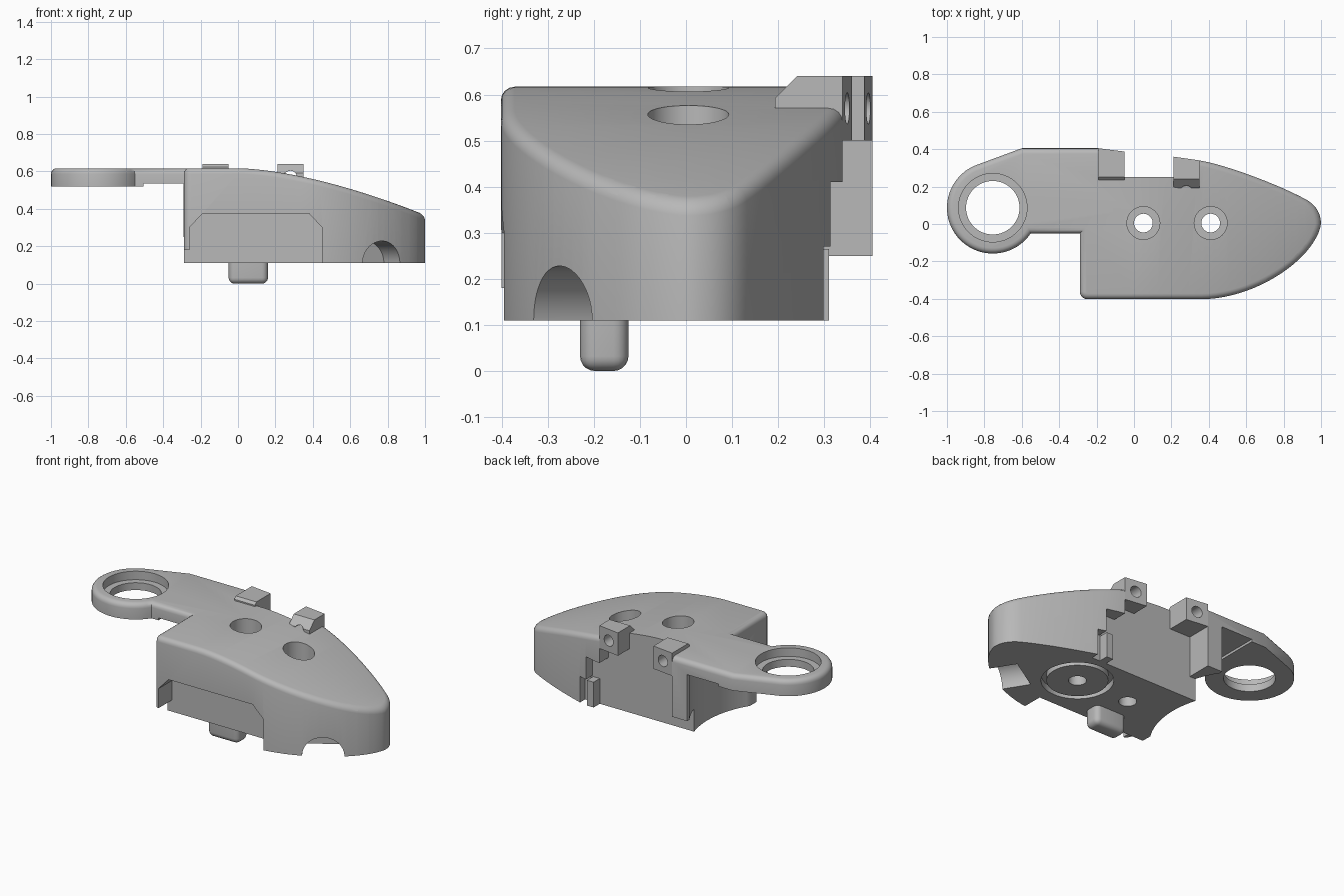
import bpy, bmesh, math
from mathutils import Vector, Matrix
from mathutils.geometry import interpolate_bezier

cube = bpy.data.objects.get("Cube")
if cube:
    bpy.data.objects.remove(cube, do_unlink=True)

grey = bpy.data.materials.new("plain grey")
grey.use_nodes = True
grey.diffuse_color = (0.48, 0.48, 0.48, 1)
grey.node_tree.nodes["Principled BSDF"].inputs["Base Color"].default_value = grey.diffuse_color


def finish(bm, name):
    bmesh.ops.recalc_face_normals(bm, faces=bm.faces)
    mesh = bpy.data.meshes.new(name)
    bm.to_mesh(mesh)
    bm.free()
    mesh.materials.append(grey)
    ob = bpy.data.objects.new(name, mesh)
    bpy.context.collection.objects.link(ob)
    return ob


def prism(points, step):
    """Extrude a flat polygon of 3D points along a vector."""
    bm = bmesh.new()
    face = bm.faces.new([bm.verts.new(p) for p in points])
    new = bmesh.ops.extrude_face_region(bm, geom=[face])["geom"]
    bmesh.ops.translate(bm, vec=step, verts=[v for v in new if isinstance(v, bmesh.types.BMVert)])
    bmesh.ops.recalc_face_normals(bm, faces=bm.faces)
    return bm


def box(x0, x1, y0, y1, z0, z1):
    return prism([(x0, y0, z0), (x1, y0, z0), (x1, y1, z0), (x0, y1, z0)], (0, 0, z1 - z0))


def rod(a, b, radius, sides=48):
    a, b = Vector(a), Vector(b)
    bm = bmesh.new()
    turn = (b - a).to_track_quat('Z', 'Y').to_matrix().to_4x4()
    bmesh.ops.create_cone(bm, cap_ends=True, segments=sides, radius1=radius, radius2=radius,
                          depth=(b - a).length, matrix=Matrix.Translation((a + b) / 2) @ turn)
    return bm


def activate(ob):
    bpy.ops.object.select_all(action='DESELECT')
    ob.select_set(True)
    bpy.context.view_layer.objects.active = ob


def cut(ob, bm):
    cutter = finish(bm, "cutter")
    cutter.hide_render = True
    mod = ob.modifiers.new("cut", 'BOOLEAN')
    mod.operation, mod.solver, mod.object = 'DIFFERENCE', 'EXACT', cutter
    activate(ob)
    bpy.ops.object.modifier_apply(modifier=mod.name)
    bpy.data.objects.remove(cutter, do_unlink=True)


def smooth(ob):
    activate(ob)
    bpy.ops.object.shade_smooth_by_angle(angle=math.radians(32))


def arc(cx, cy, r, a0, a1, n):
    return [(cx + r * math.cos(math.radians(a0 + (a1 - a0) * i / n)),
             cy + r * math.sin(math.radians(a0 + (a1 - a0) * i / n))) for i in range(n + 1)]


def bezier(a, b, c, d, n):
    pts = interpolate_bezier(*[Vector((*p, 0)) for p in (a, b, c, d)], n + 1)
    return [(p.x, p.y) for p in pts]


# Plan outline: housing, pointed nose, clip notch, arm and ring
TOP, BASE, RING = 0.617, 0.11, (-0.755, 0.087)
outline = arc(-0.25, -0.362, 0.04, 180, 270, 4)
outline += bezier((0.36, -0.402), (0.66, -0.4), (0.97, -0.18), (1, 0), 22)
outline += bezier((1, 0), (1, 0.06), (0.97, 0.1), (0.93, 0.125), 6)[1:]
outline += bezier((0.93, 0.125), (0.8, 0.2), (0.5, 0.315), (0.35, 0.34), 12)[1:]
outline += [(0.35, 0.25), (-0.19, 0.25), (-0.19, 0.405), (-0.6, 0.405)]
outline += arc(*RING, 0.245, 114, 326, 36)
outline += [(-0.29, -0.05)]
bm = prism([(x, y, BASE) for x, y in outline], (0, 0, TOP - BASE))

# Rounded upper rim, left sharp in the clip notch
rim = []
for e in bm.edges:
    mid = (e.verts[0].co + e.verts[1].co) / 2
    if min(v.co.z for v in e.verts) > 0.6 and not (-0.2 < mid.x < 0.36 and mid.y > 0.24):
        rim.append(e)
bmesh.ops.bevel(bm, geom=rim, offset=0.03, segments=4, profile=0.5, affect='EDGES', clamp_overlap=False)

# Top curving down towards the nose
STEPS = 24
for i in range(STEPS):
    bmesh.ops.bisect_plane(bm, geom=bm.verts[:] + bm.edges[:] + bm.faces[:],
                           plane_co=(i / STEPS, 0, 0), plane_no=(1, 0, 0))


def drop(x):
    k = math.floor(x * STEPS) / STEPS
    a, b = (0.25 * t ** 1.6 for t in (k, k + 1 / STEPS))
    return a + (b - a) * (x - k) * STEPS


for v in bm.verts:
    if v.co.z > 0.3 and v.co.x > 0:
        v.co.z -= drop(v.co.x)
housing = finish(bm, "housing")

# Space under the arm, with a clearance arc around the ring
cut(housing, box(-1.2, -0.291, -0.6, 0.6, 0, 0.52))
cut(housing, box(-0.505, -0.291, -0.6, 0.6, 0.4, 0.535))
cut(housing, rod((*RING, 0), (*RING, 0.52), 0.55, 96))
cut(housing, box(-0.4, -0.18, 0.25, 0.6, 0, 0.25))

# Stepped recess behind the nose, with a post and slot below it
cut(housing, box(0.3, 0.46, 0.25, 0.6, 0.265, 0.41))
cut(housing, box(0.3, 0.41, 0.25, 0.6, 0, 0.27))
cut(housing, box(0.3, 0.46, 0.31, 0.6, 0, 0.27))
cut(housing, box(0.455, 0.51, 0.25, 0.6, 0, 0.27))

# Front panel recess with chamfered upper corners
panel = [(-0.4, 0), (-0.4, 0.18), (-0.26, 0.18), (-0.26, 0.3), (-0.19, 0.375),
         (0.38, 0.375), (0.45, 0.3), (0.45, 0)]
cut(housing, prism([(x, -0.6, z) for x, z in panel], (0, 0.33, 0)))

# Arched opening in the side of the nose
cut(housing, rod((0.88, -0.45, 0.11), (0.68, -0.13, 0.11), 0.118))

# Annular groove in the underside
cut(housing, rod((0.41, 0.005, 0), (0.41, 0.005, 0.15), 0.2))
groove_core = finish(rod((0.41, 0.005, BASE), (0.41, 0.005, 0.152), 0.17), "groove_core")
cut(groove_core, rod((0.41, 0.005, 0), (0.41, 0.005, 0.3), 0.05))
smooth(groove_core)

# Counterbored screw holes
for x in (0.05, 0.41):
    cut(housing, rod((x, 0.005, 0.3), (x, 0.005, 1), 0.088))
    cut(housing, rod((x, 0.005, 0), (x, 0.005, 0.5), 0.05))

# Stepped ring opening
cut(housing, rod((*RING, 0.565), (*RING, 1), 0.183, 64))
cut(housing, rod((*RING, 0.3), (*RING, 0.8), 0.143, 64))
smooth(housing)


# Clip blocks with a sloped front, skewed back and round bore
def clip(name, x, front, slope, back, skew):
    profile = [(front, 0.5), (front, 0.64 - slope), (front + slope, 0.64), (back, 0.64), (back, 0.5)]
    bm = prism([(x, y, z) for y, z in profile], (0.14, 0, 0))
    for v in bm.verts:
        if v.co.y > back - 0.001 and v.co.x > x + 0.1:
            v.co.y -= skew
    ob = finish(bm, name)
    cut(ob, rod((x + 0.07, 0.1, 0.57), (x + 0.07, 0.6, 0.57), 0.034, 32))
    smooth(ob)


clip("right_clip_block", -0.19, 0.235, 0.015, 0.405, 0.018)
clip("left_clip_block", 0.21, 0.193, 0.048, 0.36, 0.02)

# Locating peg with rounded lower edges
bm = box(-0.05, 0.16, -0.23, -0.125, 0, 0.13)
edges = [e for e in bm.edges if min(v.co.z for v in e.verts) < 0.01]
bmesh.ops.bevel(bm, geom=edges, offset=0.032, segments=5, profile=0.5, affect='EDGES')
smooth(finish(bm, "locating_peg"))
